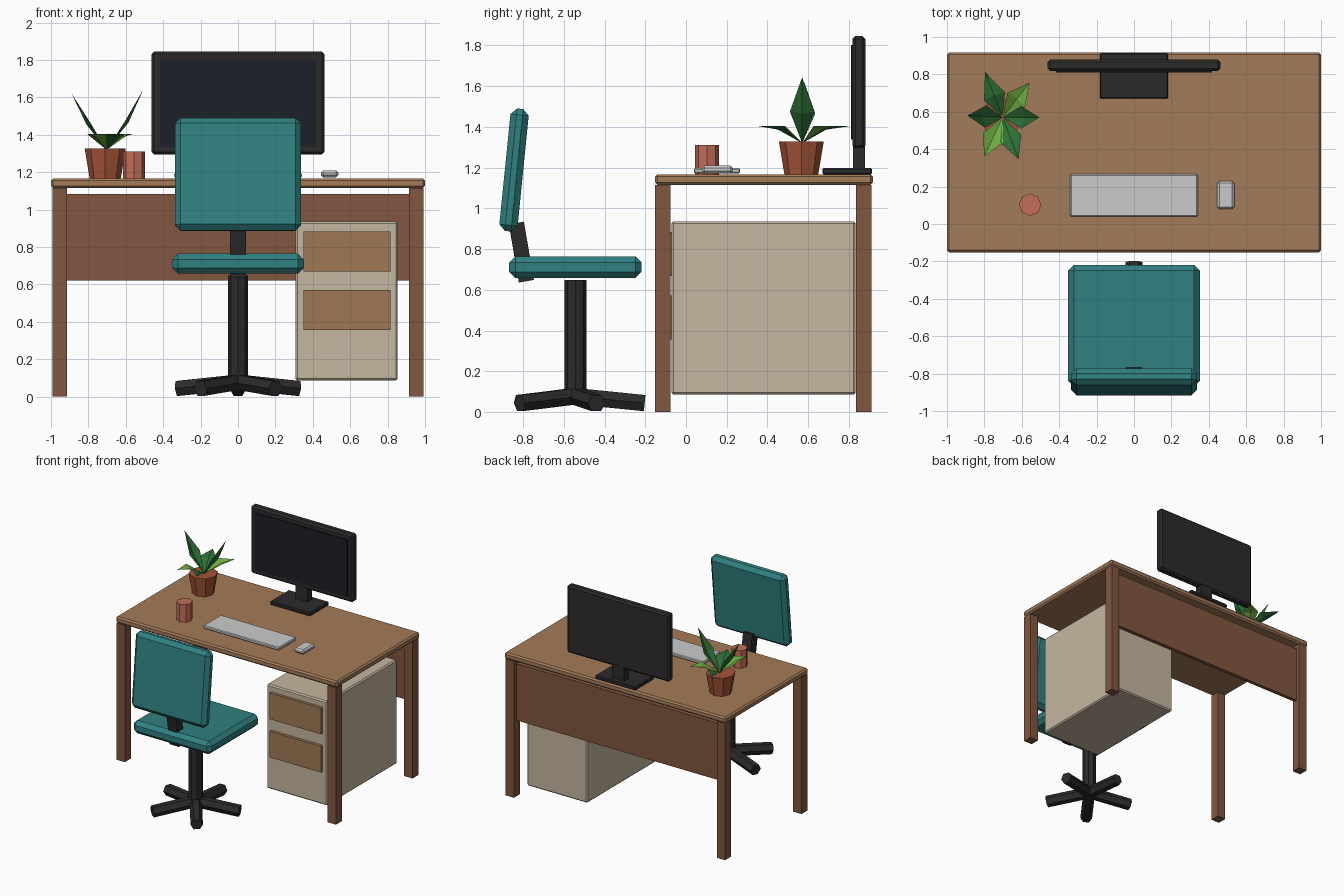
import bpy, bmesh
from math import pi, radians, cos, sin
from mathutils import Vector

if "Cube" in bpy.data.objects:
    bpy.data.objects.remove(bpy.data.objects["Cube"])


def material(name, r, g, b):
    m = bpy.data.materials.new(name)
    m.diffuse_color = (r, g, b, 1)
    m.use_nodes = True
    m.node_tree.nodes["Principled BSDF"].inputs["Base Color"].default_value = m.diffuse_color
    return m


WOOD = material("wood", .37, .20, .10)
DARK_WOOD = material("dark wood", .22, .095, .05)
DRAWER = material("drawer wood", .35, .19, .09)
BEIGE = material("beige", .56, .47, .35)
TEAL = material("teal", .03, .22, .22)
BLACK = material("black", .026, .023, .023)
GLASS = material("screen glass", .012, .014, .02)
PINK = material("cup clay", .54, .155, .10)
POT = material("pot clay", .38, .09, .04)
PALE = material("pale plastic", .64, .64, .61)
GREEN = material("leaf green", .03, .17, .04)
LIGHT_GREEN = material("light leaf green", .155, .40, .053)


def finish(name, bm, mat, loc=(0, 0, 0), rot=(0, 0, 0)):
    mesh = bpy.data.meshes.new(name)
    bm.to_mesh(mesh)
    bm.free()
    mesh.materials.append(mat)
    ob = bpy.data.objects.new(name, mesh)
    ob.location, ob.rotation_euler = loc, rot
    bpy.context.collection.objects.link(ob)
    return ob


def slab(name, loc, size, mat, bevel=0, rot=(0, 0, 0)):
    bm = bmesh.new()
    bmesh.ops.create_cube(bm, size=1)
    bmesh.ops.scale(bm, vec=size, verts=bm.verts)
    ob = finish(name, bm, mat, loc, rot)
    if bevel:
        mod = ob.modifiers.new("bevel", 'BEVEL')
        mod.width, mod.segments = bevel, 1
    return ob


def box(name, x, y, z, mat, bevel=0):
    """Box from its (min, max) extents on each axis."""
    ext = (x, y, z)
    return slab(name, [(a + b) / 2 for a, b in ext], [b - a for a, b in ext], mat, bevel)


def cylinder(name, loc, r1, r2, height, sides, mat, rot=(0, 0, 0)):
    bm = bmesh.new()
    bmesh.ops.create_cone(bm, cap_ends=True, segments=sides, radius1=r1, radius2=r2, depth=height)
    return finish(name, bm, mat, loc, rot)


# Desk: top, four legs, back panel
TOP = 1.167
box("desk_top", (-1, 1), (-.152, .918), (1.115, TOP), WOOD, .012)
for sx, side in ((-1, "left"), (1, "right")):
    for y, end in ((-.113, "front"), (.873, "back")):
        slab(f"{end}_{side}_leg", (sx * .953, y, .5575), (.075, .076, 1.115), DARK_WOOD)
box("back_panel", (-.916, .916), (.85, .88), (.62, 1.083), DARK_WOOD)

# Drawer cabinet
box("cabinet", (.308, .854), (-.072, .832), (.086, .936), BEIGE, .01)
for i, z in enumerate((.776, .464)):
    box(f"drawer_front_{i + 1}", (.35, .815), (-.095, -.06), (z - .107, z + .107), DRAWER)

# Chair: cushions, back support, column, five-armed base
slab("seat", (0, -.543, .711), (.704, .65, .106), TEAL, .03)
slab("backrest", (0, -.844, 1.188), (.675, .09, .604), TEAL, .03, (-.1, 0, 0))
slab("back_support", (0, -.808, .785), (.083, .075, .29), BLACK, 0, (.17, 0, 0))
cylinder("chair_column", (0, -.543, .355), .054, .054, .585, 8, BLACK)
for i in range(5):
    a = radians(90 + 72 * i)
    cylinder(f"base_arm_{i + 1}", (.17 * cos(a), -.543 + .17 * sin(a), .061),
             .046, .046, .342, 6, BLACK, (0, pi / 2 + .1, a))

# Monitor
box("monitor_base", (-.182, .182), (.67, .914), (TOP, 1.197), BLACK, .006)
box("monitor_neck", (-.055, .055), (.82, .878), (1.19, 1.32), BLACK)
box("monitor_body", (-.462, .462), (.818, .88), (1.295, 1.846), BLACK, .014)
box("monitor_screen", (-.418, .418), (.81, .83), (1.337, 1.802), GLASS)

# Keyboard, mouse, cup
box("keyboard", (-.341, .341), (.039, .266), (1.171, 1.197), PALE, .006)
box("mouse", (.444, .536), (.08, .23), (1.172, 1.209), PALE, .012)
cylinder("cup", (-.556, .103, TOP + .072), .06, .06, .144, 8, PINK)

# Potted plant: leaves are folded kites with a sunken midrib
cylinder("plant_pot", (-.71, .566, TOP + .08), .083, .11, .16, 8, POT)


def leaf(name, angle, mid, tip, mat):
    """mid and tip are (radius, height) of the widest point and the end."""
    bm = bmesh.new()
    out = Vector((tip[0], 0, tip[1] - 1.32)).normalized()
    fold = Vector((-out.z, 0, out.x)) * .02
    rib = Vector((mid[0], 0, mid[1]))
    base = bm.verts.new((0, 0, 1.32))
    centre = bm.verts.new(rib - fold)
    end = bm.verts.new((tip[0], 0, tip[1]))
    left = bm.verts.new(rib + Vector((0, .06, 0)))
    right = bm.verts.new(rib - Vector((0, .06, 0)))
    for f in ((base, centre, left), (centre, end, left),
              (base, right, centre), (centre, right, end)):
        bm.faces.new(f)
    finish(name, bm, mat, (-.703, .57, 0), (0, 0, radians(angle)))


for i, (angle, reach, mat) in enumerate(((111, .26, GREEN), (52, .235, LIGHT_GREEN),
                                         (-69, .24, GREEN), (-115, .23, LIGHT_GREEN))):
    leaf(f"low_leaf_{i + 1}", angle, (.12, 1.405), (reach, 1.405), mat)
leaf("tall_leaf_right", 0, (.1, 1.475), (.197, 1.643), GREEN)
leaf("tall_leaf_left", 177, (.09, 1.465), (.187, 1.62), GREEN)
